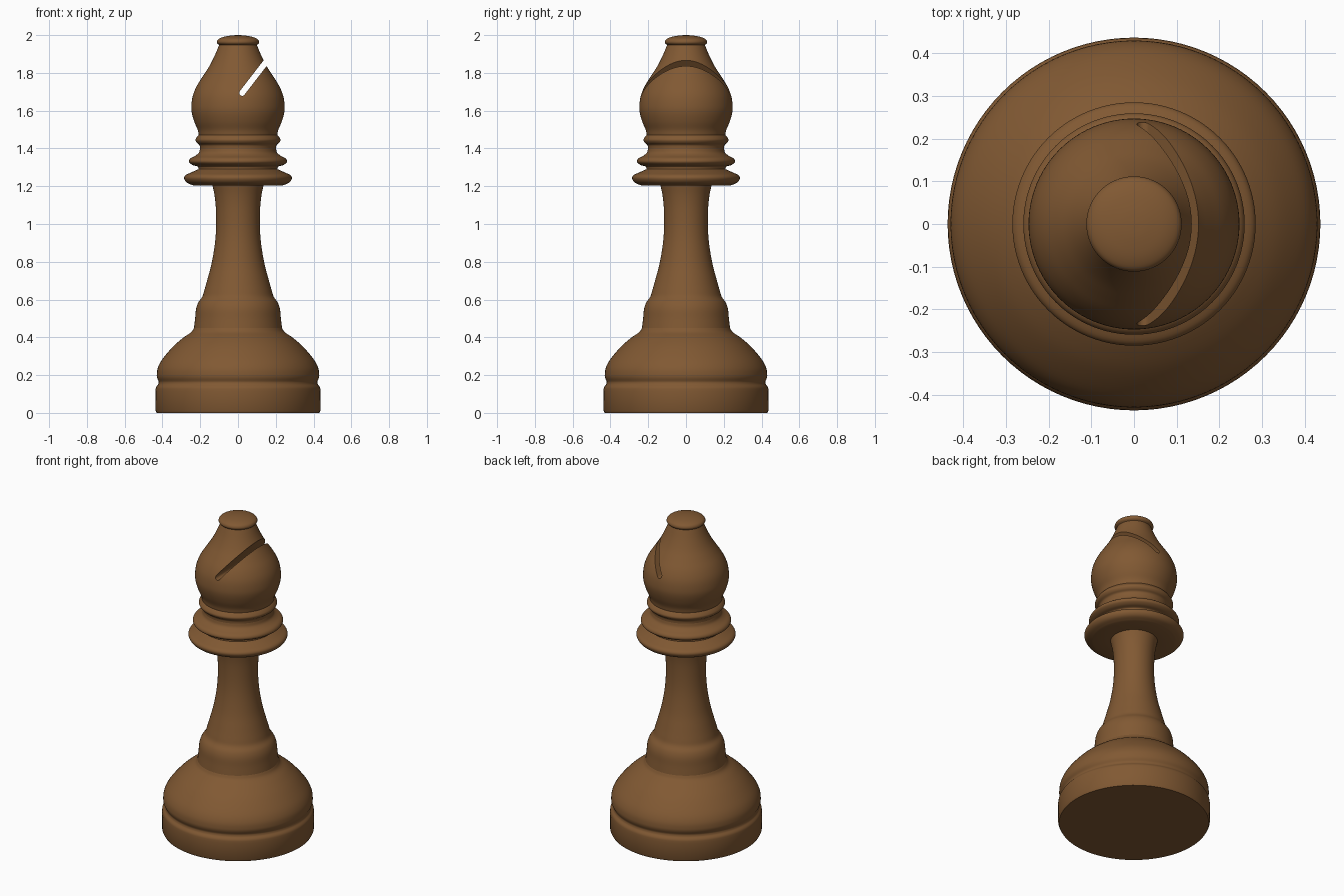
import bpy, bmesh, math
from mathutils import Vector, Matrix

cube = bpy.data.objects.get("Cube")
if cube:
    bpy.data.objects.remove(cube)

SEGMENTS = 96

wood = bpy.data.materials.new("brown_wood")
wood.use_nodes = True
wood.diffuse_color = (0.22, 0.10, 0.033, 1)
wood.node_tree.nodes["Principled BSDF"].inputs["Base Color"].default_value = wood.diffuse_color


def smooth_run(points, steps=4):
    """Catmull-Rom curve through (radius, height) points."""
    pts = [Vector(p) for p in points]
    if len(pts) < 3:
        return pts
    pts = [2 * pts[0] - pts[1]] + pts + [2 * pts[-1] - pts[-2]]
    out = []
    for a, b, c, d in zip(pts, pts[1:], pts[2:], pts[3:]):
        for i in range(steps):
            t = i / steps
            out.append(b + (c - a) * t / 2 + (a - b * 2.5 + c * 2 - d / 2) * t * t
                       + (b * 1.5 - a / 2 - c * 1.5 + d / 2) * t ** 3)
    return out + [pts[-2]]


def finish(name, bm):
    mesh = bpy.data.meshes.new(name)
    bm.to_mesh(mesh)
    bm.free()
    mesh.materials.append(wood)
    obj = bpy.data.objects.new(name, mesh)
    bpy.context.collection.objects.link(obj)
    return obj


def lathe(name, runs):
    """Turn smooth runs, with creases where runs meet, around z."""
    bm = bmesh.new()
    verts = [bm.verts.new((max(p.x, 0), 0, p.y)) for run in runs for p in smooth_run(run)]
    edges = [bm.edges.new(pair) for pair in zip(verts, verts[1:])]
    bmesh.ops.spin(bm, geom=verts + edges, cent=(0, 0, 0), axis=(0, 0, 1),
                   angle=math.tau, steps=SEGMENTS, use_duplicate=False)
    bmesh.ops.remove_doubles(bm, verts=bm.verts, dist=0.0002)
    bmesh.ops.recalc_face_normals(bm, faces=bm.faces)
    return finish(name, bm)


# Wide foot with a groove and a domed shoulder
base = lathe("base", [
    [(0, 0), (0.43, 0)],
    [(0.43, 0), (0.436, 0.012)],
    [(0.436, 0.012), (0.437, 0.115)],
    [(0.437, 0.115), (0.434, 0.135), (0.422, 0.152)],
    [(0.422, 0.152), (0.42, 0.165), (0.428, 0.185), (0.43, 0.205), (0.424, 0.24),
     (0.40, 0.285), (0.345, 0.35), (0.29, 0.398), (0.248, 0.427), (0.233, 0.45)],
])

# Stepped, flaring column
stem = lathe("stem", [
    [(0.233, 0.45), (0.227, 0.50), (0.222, 0.55), (0.21, 0.585), (0.189, 0.615),
     (0.178, 0.65), (0.161, 0.71), (0.14, 0.79), (0.123, 0.89), (0.116, 0.98),
     (0.117, 1.08), (0.124, 1.15), (0.135, 1.204)],
])

# Double ring collar
collar = lathe("collar", [
    [(0.135, 1.204), (0.235, 1.204)],
    [(0.235, 1.204), (0.27, 1.218), (0.285, 1.24), (0.278, 1.258), (0.25, 1.272), (0.21, 1.29)],
    [(0.21, 1.29), (0.213, 1.304), (0.24, 1.312), (0.259, 1.328), (0.252, 1.347),
     (0.225, 1.362), (0.207, 1.378), (0.201, 1.40)],
])

# Rounded head with a small lip and finial cap
head = lathe("head", [
    [(0, 1.40), (0.201, 1.40)],
    [(0.201, 1.40), (0.204, 1.418), (0.218, 1.43), (0.225, 1.445), (0.218, 1.46), (0.208, 1.472)],
    [(0.208, 1.472), (0.214, 1.50), (0.231, 1.54), (0.244, 1.585), (0.247, 1.625),
     (0.239, 1.68), (0.217, 1.733), (0.184, 1.785), (0.152, 1.835), (0.124, 1.89), (0.10, 1.948)],
    [(0.10, 1.948), (0.11, 1.957), (0.111, 1.968), (0.102, 1.98), (0.075, 1.991),
     (0.035, 1.998), (0, 2.0)],
])

# Slanted slot cutter with a rounded inner end
start, direction, half = Vector((0.022, 0, 1.694)), Vector((0.61, 0, 0.79)), 0.0155
side = Vector((direction.z, 0, -direction.x))
outline = [start + direction * 0.4 - side * half, start + direction * 0.4 + side * half]
for i in range(13):
    a = math.pi * i / 12
    outline.append(start + side * half * math.cos(a) - direction * half * math.sin(a))
bm = bmesh.new()
face = bm.faces.new([bm.verts.new(p + Vector((0, -0.5, 0))) for p in outline])
grown = bmesh.ops.extrude_face_region(bm, geom=[face], use_keep_orig=True)
bmesh.ops.translate(bm, vec=(0, 1, 0),
                    verts=[g for g in grown["geom"] if isinstance(g, bmesh.types.BMVert)])
bmesh.ops.recalc_face_normals(bm, faces=bm.faces)
cutter = finish("slot_cutter", bm)
cutter.hide_render = True

# Cut the slot through the head
cut = head.modifiers.new("slot", 'BOOLEAN')
cut.operation = 'DIFFERENCE'
cut.solver = 'EXACT'
cut.object = cutter
bpy.ops.object.select_all(action='DESELECT')
bpy.context.view_layer.objects.active = head
head.select_set(True)
bpy.ops.object.modifier_apply(modifier=cut.name)
bpy.data.objects.remove(cutter)

# Smooth shading that keeps the turned creases sharp
for obj in (base, stem, collar, head):
    obj.select_set(True)
bpy.ops.object.shade_smooth_by_angle(angle=math.radians(35))
